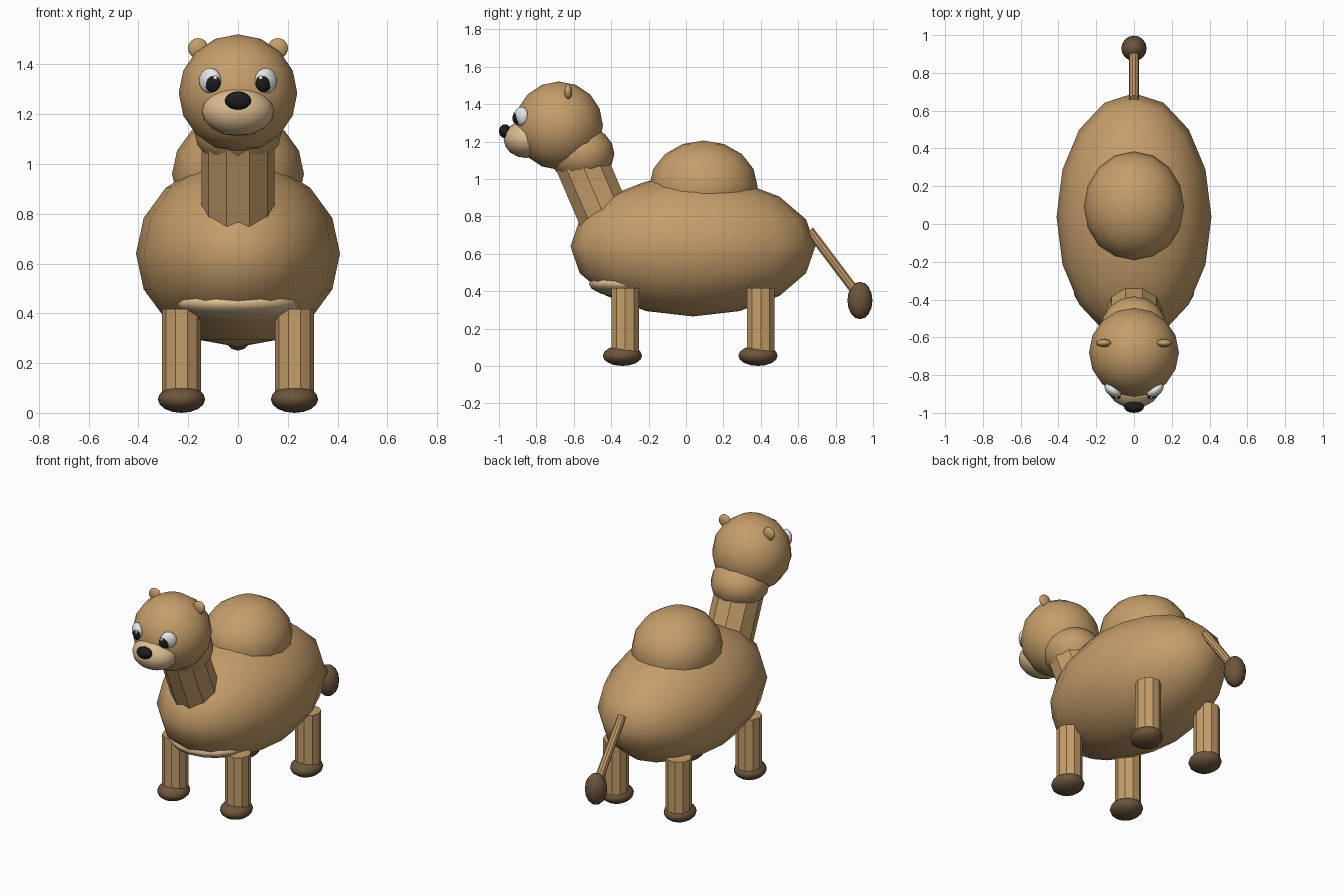
import bpy
from math import radians
from mathutils import Vector

if "Cube" in bpy.data.objects:
    bpy.data.objects.remove(bpy.data.objects["Cube"], do_unlink=True)


def material(name, rgb):
    m = bpy.data.materials.new(name)
    m.use_nodes = True
    m.diffuse_color = (*rgb, 1)
    m.node_tree.nodes["Principled BSDF"].inputs["Base Color"].default_value = (*rgb, 1)
    return m


TAN = material("tan_fur", (0.56, 0.34, 0.145))
CREAM = material("cream_fur", (0.70, 0.50, 0.28))
BROWN = material("dark_brown", (0.15, 0.09, 0.045))
BLACK = material("black", (0.012, 0.012, 0.012))
WHITE = material("white", (0.85, 0.85, 0.85))


def ball(name, loc, radii, mat, yaw=0):
    """Smooth ellipsoid."""
    bpy.ops.mesh.primitive_uv_sphere_add(segments=16, ring_count=8, radius=1, location=loc)
    ob = bpy.context.object
    ob.name = name
    ob.scale = radii
    ob.rotation_euler.z = radians(yaw)
    ob.data.materials.append(mat)
    bpy.ops.object.shade_smooth()
    return ob


def rod(name, start, end, radius, mat):
    """Flat-sided cylinder between two points, with a corner facing x."""
    a, b = Vector(start), Vector(end)
    d = b - a
    bpy.ops.mesh.primitive_cylinder_add(vertices=10, radius=radius, depth=d.length)
    ob = bpy.context.object
    ob.name = name
    # turn the mesh so that a corner lies on x, then tilt it about x
    for v in ob.data.vertices:
        v.co = (v.co.y, -v.co.x, v.co.z)
    ob.location = (a + b) / 2
    ob.rotation_euler.x = Vector((0, 0, 1)).rotation_difference(d).to_euler().x
    ob.data.materials.append(mat)
    return ob


# Trunk
ball("body", (0, 0.037, 0.64), (0.41, 0.655, 0.375), TAN)
ball("hump", (0, 0.093, 0.96), (0.265, 0.29, 0.245), TAN)
ball("belly_patch", (0, -0.3, 0.44), (0.25, 0.22, 0.075), CREAM)

# Neck and head
rod("neck", (0, -0.436, 0.80), (0, -0.575, 1.125), 0.147, TAN)
ball("neck_collar", (0, -0.56, 1.135), (0.177, 0.177, 0.15), TAN)
ball("head", (0, -0.68, 1.285), (0.238, 0.236, 0.236), TAN)
ball("muzzle", (0, -0.855, 1.212), (0.145, 0.12, 0.1), CREAM)
ball("nose", (0, -0.968, 1.255), (0.053, 0.032, 0.037), BLACK)

# Tail
rod("tail", (0, 0.66, 0.725), (0, 0.905, 0.40), 0.026, TAN)
ball("tail_tuft", (0, 0.93, 0.35), (0.067, 0.067, 0.1), BROWN)

# Paired parts
for side, s in (("left", 1), ("right", -1)):
    ball(f"{side}_ear", (s * 0.16, -0.63, 1.465), (0.041, 0.021, 0.041), TAN)
    ball(f"{side}_eye", (s * 0.112, -0.88, 1.335), (0.05, 0.031, 0.051), WHITE, s * 35)
    ball(f"{side}_pupil", (s * 0.104, -0.901, 1.325), (0.038, 0.02, 0.036), BLACK, s * 35)
    ball(f"{side}_eye_glint", (s * 0.092, -0.918, 1.345), (0.01, 0.007, 0.01), WHITE, s * 35)
    for end, y in (("front", -0.325), ("back", 0.4)):
        rod(f"{end}_{side}_leg", (s * 0.227, y, 0.06), (s * 0.227, y, 0.417), 0.078, TAN)
        ball(f"{end}_{side}_foot", (s * 0.227, y - 0.015, 0.055), (0.095, 0.105, 0.055), BROWN)
